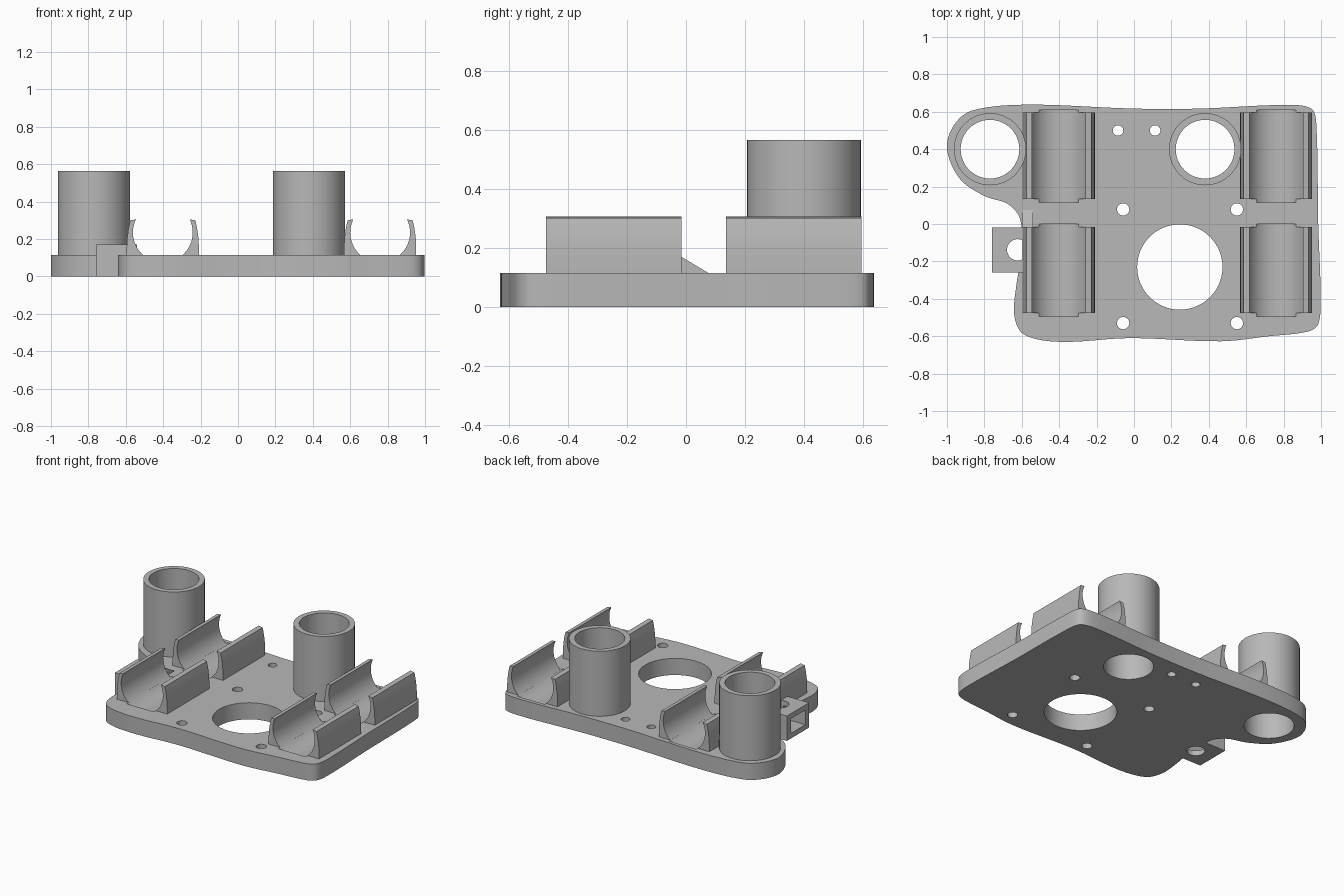
import bpy, bmesh
from math import sin, cos, pi, radians
from mathutils import Vector

default = bpy.data.objects.get("Cube")
if default:
    bpy.data.objects.remove(default, do_unlink=True)

GREY = (0.48, 0.48, 0.48, 1)
mat = bpy.data.materials.new("plain grey")
mat.use_nodes = True
mat.diffuse_color = GREY
mat.node_tree.nodes["Principled BSDF"].inputs["Base Color"].default_value = GREY

PLATE_TOP = 0.115
TUBE_TOP = 0.565
CLIP_R, CLIP_Z = 0.16, 0.235


def prism(name, points, axis, low, high):
    """Extrude a closed profile along x, y or z between two positions."""
    place = {"x": lambda a, b, t: (t, a, b),
             "y": lambda a, b, t: (a, t, b),
             "z": lambda a, b, t: (a, b, t)}[axis]
    bm = bmesh.new()
    base = bm.faces.new([bm.verts.new(place(a, b, low)) for a, b in points])
    grown = bmesh.ops.extrude_face_region(bm, geom=[base])["geom"]
    moved = [v for v in grown if isinstance(v, bmesh.types.BMVert)]
    bmesh.ops.translate(bm, verts=moved, vec=place(0, 0, high - low))
    bmesh.ops.recalc_face_normals(bm, faces=bm.faces)
    mesh = bpy.data.meshes.new(name)
    bm.to_mesh(mesh)
    bm.free()
    mesh.materials.append(mat)
    obj = bpy.data.objects.new(name, mesh)
    bpy.context.collection.objects.link(obj)
    return obj


def circle(x, y, r, n=48):
    return [(x + r * cos(2 * pi * i / n), y + r * sin(2 * pi * i / n)) for i in range(n)]


def rectangle(x0, y0, x1, y1):
    return [(x0, y0), (x1, y0), (x1, y1), (x0, y1)]


def hole(x, y, r, n=48):
    return prism("hole_cutter", circle(x, y, r, n), "z", -1, 1)


def smooth_loop(points, steps=6):
    """Closed rounded outline passing through the given points."""
    pts = [Vector(p) for p in points]
    out = []
    for i in range(len(pts)):
        a, b, c, d = (pts[(i + k) % len(pts)] for k in (-1, 0, 1, 2))
        # chord-limited tangents keep the tight corners from overshooting
        span = (c - b).length
        m1 = (c - a) * span / ((c - b).length + (b - a).length)
        m2 = (d - b) * span / ((d - c).length + (c - b).length)
        for s in range(steps):
            t = s / steps
            out.append((2*t**3 - 3*t**2 + 1) * b + (t**3 - 2*t**2 + t) * m1
                       + (3*t**2 - 2*t**3) * c + (t**3 - t**2) * m2)
    return out


def cut(obj, cutters):
    bpy.context.view_layer.objects.active = obj
    for cutter in cutters:
        mod = obj.modifiers.new("cut", "BOOLEAN")
        mod.operation, mod.solver, mod.object = "DIFFERENCE", "EXACT", cutter
        bpy.ops.object.modifier_apply(modifier=mod.name)
    for cutter in cutters:
        bpy.data.objects.remove(cutter, do_unlink=True)


# Base plate with a wavy outline and a rounded lobe under the corner tube
outline = [(-1, .4), (-.965, .525), (-.87, .605), (-.585, .638), (0, .617), (.35, .617),
           (.83, .637), (.95, .615), (.975, .53), (.985, 0), (.998, -.4), (.985, -.535),
           (.93, -.575), (.72, -.6), (.465, -.627), (-.02, -.61), (-.4, -.63),
           (-.59, -.59), (-.64, -.49), (-.628, -.32), (-.6, -.15), (-.61, .03),
           (-.675, .107), (-.8, .15), (-.93, .24)]
plate = prism("base_plate", smooth_loop(outline), "z", 0, PLATE_TOP)

# Tubes, open all the way through
tubes = {"right_tube": (-.77, .4), "left_tube": (.38, .4)}
cutters = [hole(.245, -.23, .228, 64)]
for name, (x, y) in tubes.items():
    tube = prism(name, circle(x, y, .193), "z", PLATE_TOP, TUBE_TOP)
    cut(tube, [hole(x, y, .157)])
    cutters.append(hole(x, y, .157))

# Screw holes
for x in (-.085, .113):
    cutters.append(hole(x, .5, .028, 24))
for x in (-.058, .55):
    for y in (.078, -.53):
        cutters.append(hole(x, y, .033, 24))

# Snap-in cradles: two curved arms each, with a shallow groove in the plate
arc = [radians(-50 + 76 * i / 12) for i in range(13)]
arm = [(CLIP_R * cos(a), CLIP_Z + CLIP_R * sin(a)) for a in arc]
arm += [(.174, .3), (.183, .26), (.19, .21), (.193, .16), (.193, .11)]
for side, x in (("right", -.402), ("left", .76)):
    for row, y0, y1 in (("front", -.475, -.015), ("back", .135, .595)):
        for edge, s in (("outer", -1), ("inner", 1)):
            prism(f"{side}_{row}_cradle_{edge}_arm",
                  [(x + s * a, z) for a, z in arm], "y", y0, y1)
        cutters.append(prism("groove_cutter", circle(x, CLIP_Z, CLIP_R),
                             "y", y0 - .02, y1 + .015))

# Side bracket: a hollow box open to the side, with a hole from top to bottom
bracket = prism("side_bracket", rectangle(-.76, -.26, -.58, -.018), "z", 0, .172)
cut(bracket, [hole(-.622, -.138, .057, 32),
              prism("slot_cutter", rectangle(-.22, .035, -.06, .137), "x", -.9, -.61)])
cutters.append(hole(-.622, -.138, .057, 32))
prism("bracket_gusset", [(-.02, .1), (.075, PLATE_TOP), (-.02, .172)], "x", -.6, -.54)
cut(plate, cutters)

# Smooth the curved walls, keep the rims sharp
bpy.ops.object.select_all(action="DESELECT")
for obj in bpy.context.collection.objects:
    if obj.type == "MESH" and mat.name in obj.data.materials:
        obj.select_set(True)
        bpy.context.view_layer.objects.active = obj
bpy.ops.object.shade_smooth_by_angle(angle=radians(30))
